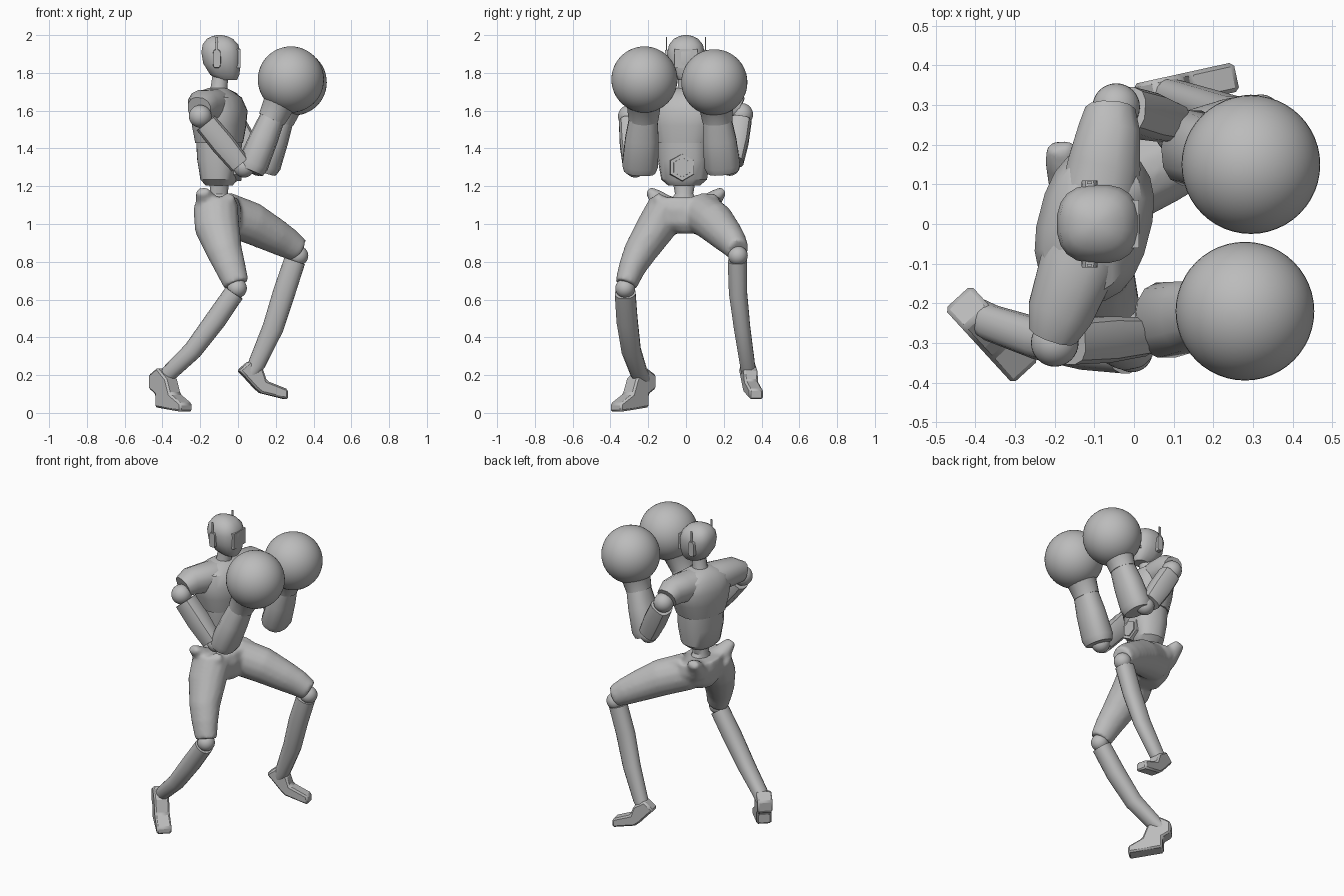
import bpy, bmesh
from math import cos, sin, pi, radians
from mathutils import Vector, Matrix

if "Cube" in bpy.data.objects:
    bpy.data.objects.remove(bpy.data.objects["Cube"])

GREY = (0.5, 0.5, 0.5, 1)
mat = bpy.data.materials.new("plain_grey")
mat.use_nodes = True
mat.diffuse_color = GREY
mat.node_tree.nodes["Principled BSDF"].inputs["Base Color"].default_value = GREY

SIDE = Vector((0, 1, 0))
TWIST = Vector((0.25, 0.97, 0)).normalized()   # shoulder line of the turned torso
FRONT = Vector((1, 0, 0))
UP = Vector((0, 0, 1))


def finish(name, bm, angle=35):
    bmesh.ops.recalc_face_normals(bm, faces=bm.faces)
    me = bpy.data.meshes.new(name)
    bm.to_mesh(me)
    bm.free()
    ob = bpy.data.objects.new(name, me)
    bpy.context.collection.objects.link(ob)
    me.materials.append(mat)
    bpy.ops.object.select_all(action='DESELECT')
    ob.select_set(True)
    bpy.context.view_layer.objects.active = ob
    bpy.ops.object.shade_smooth_by_angle(angle=radians(angle))
    return ob


def add_loft(bm, rings, n=12, side=SIDE, axis=None, power=2.0):
    """Skin rings of (x, y, z, half width, half depth) with capped ends."""
    pts = [Vector(r[:3]) for r in rings]
    loops = []
    for i, r in enumerate(rings):
        t = axis or (pts[min(i + 1, len(pts) - 1)] - pts[max(i - 1, 0)]).normalized()
        u = (side - t * side.dot(t)).normalized()
        v = t.cross(u)
        loop = []
        for k in range(n):
            a = 2 * pi * (k + 0.5) / n
            c, s = cos(a), sin(a)
            c = abs(c) ** (2 / power) * (1 if c > 0 else -1)
            s = abs(s) ** (2 / power) * (1 if s > 0 else -1)
            loop.append(bm.verts.new(pts[i] + u * c * r[3] + v * s * r[-1]))
        loops.append(loop)
    for a, b in zip(loops, loops[1:]):
        for k in range(n):
            j = (k + 1) % n
            bm.faces.new((a[k], a[j], b[j], b[k]))
    bm.faces.new(loops[0][::-1])
    bm.faces.new(loops[-1])


def loft(name, rings, angle=35, **kw):
    bm = bmesh.new()
    add_loft(bm, rings, **kw)
    return finish(name, bm, angle)


def ball(name, centre, r, n=16):
    bm = bmesh.new()
    bmesh.ops.create_uvsphere(bm, u_segments=n * 2, v_segments=n, radius=r,
                              matrix=Matrix.Translation(centre))
    return finish(name, bm)


def box(name, centre, size):
    bm = bmesh.new()
    bmesh.ops.create_cube(bm, size=1, matrix=Matrix.Translation(centre)
                          @ Matrix.Diagonal((*size, 1)))
    return finish(name, bm)


def foot(name, heel, direction, profile, width):
    f = Vector(direction).normalized()
    s = UP.cross(f) * width / 2
    bm = bmesh.new()
    base = Vector(heel)
    face = bm.faces.new([bm.verts.new(base + f * d + UP * z - s) for d, z in profile])
    ext = bmesh.ops.extrude_face_region(bm, geom=[face])
    bmesh.ops.translate(bm, vec=s * 2,
                        verts=[v for v in ext["geom"] if isinstance(v, bmesh.types.BMVert)])
    ob = finish(name, bm, 25)
    bevel = ob.modifiers.new("soft_edges", 'BEVEL')
    bevel.width = .01
    return ob


# Head with a flat visor
loft("head", [(-.055, 0, 1.762, .04, .05), (-.07, 0, 1.79, .07, .078),
              (-.085, 0, 1.85, .095, .1), (-.09, 0, 1.91, .1, .105),
              (-.093, 0, 1.95, .09, .095), (-.096, 0, 1.98, .065, .07),
              (-.097, 0, 1.995, .035, .038), (-.097, 0, 2.0, .012, .012)],
     n=20, axis=UP, power=2.5)
box("visor", (-.009, 0, 1.877), (.044, .12, .1))
loft("neck", [(-.11, 0, 1.67, .06), (-.1, 0, 1.73, .045), (-.09, 0, 1.8, .045)], axis=UP)

# Ear pieces with thin antennas
for s, label in ((1, "left"), (-1, "right")):
    loft(label + "_ear_piece", [(-.112, s * .085, 1.875, .022, .05),
                                (-.112, s * .11, 1.875, .02, .047)],
         n=12, side=FRONT, power=4)
    box(label + "_antenna", (-.112, s * .104, 1.95), (.012, .006, .08))

# Torso: chest, shoulder yoke, abdomen, belly plate, waist
loft("chest", [(-.1, -.01, 1.43, .15, .122), (-.1, -.005, 1.52, .18, .137),
               (-.1, 0, 1.6, .2, .142), (-.105, 0, 1.67, .18, .115),
               (-.11, 0, 1.70, .11, .08), (-.11, 0, 1.72, .05, .05)],
     n=20, side=TWIST, axis=UP, power=2.4)
loft("shoulder_yoke", [(-.205, -.275, 1.61, .065, .065), (-.187, -.225, 1.63, .085, .08),
                       (-.14, -.1, 1.625, .1, .09), (-.1, .02, 1.625, .1, .09),
                       (-.075, .15, 1.63, .095, .085), (-.062, .24, 1.63, .08, .08),
                       (-.06, .285, 1.61, .065, .065)], side=FRONT, power=2.3)
loft("abdomen", [(-.1, -.01, 1.205, .085, .07), (-.1, -.01, 1.235, .12, .095),
                 (-.1, -.01, 1.34, .138, .112), (-.1, -.01, 1.45, .142, .118)],
     n=16, side=TWIST, axis=UP, power=2.5)
mid = Vector((-.03, -.02, 1.30))
for name, r, d in (("belly_rim", .077, .048), ("belly_plate", .056, .054)):
    loft(name, [(*mid, r), (*(mid + FRONT * d), r * .92)], n=6)
loft("waist", [(-.1, -.01, 1.1, .09, .07), (-.1, -.01, 1.16, .05, .048),
               (-.1, -.01, 1.24, .065, .055)], n=12, axis=UP)

# Pelvis and thighs, fused into one smooth form
bm = bmesh.new()
add_loft(bm, [(-.1, 0, .95, .06, .08), (-.1, 0, 1.0, .15, .115),
              (-.105, 0, 1.08, .195, .125), (-.11, 0, 1.14, .185, .11)], n=16, axis=UP)
add_loft(bm, [(-.12, -.1, 1.1, .1, .12), (-.11, -.16, .98, .105, .12),
              (-.07, -.245, .85, .088, .095), (-.04, -.285, .77, .073, .083),
              (-.008, -.318, .68, .06, .068)], n=14)
add_loft(bm, [(-.08, .08, 1.06, .11, .115), (.07, .155, 1.005, .105, .112),
              (.19, .215, .94, .088, .095), (.26, .25, .90, .074, .083),
              (.325, .275, .86, .06, .066)], n=14)
for s in (1, -1):
    add_loft(bm, [(-.15, s * .11, 1.09, .07, .07), (-.18, s * .165, 1.15, .05, .04),
                  (-.19, s * .2, 1.178, .036, .024)], n=10, side=FRONT)
    add_loft(bm, [(-.06, s * .1, 1.08, .05, .05), (-.045, s * .16, 1.15, .035, .025)],
             n=10, side=FRONT)
hips = finish("pelvis_and_thighs", bm, 180)
mod = hips.modifiers.new("fuse", 'REMESH')
mod.mode = 'VOXEL'
mod.voxel_size = .012
mod.use_smooth_shade = True
mod = hips.modifiers.new("soften", 'SMOOTH')
mod.factor = .5
mod.iterations = 8

# Knees and shins
ball("right_knee", (-.005, -.322, .66), .052)
ball("left_knee", (.32, .275, .832), .052)
loft("right_shin", [(-.02, -.322, .635, .056, .054), (-.12, -.312, .49, .057, .056),
                    (-.24, -.29, .33, .052, .05), (-.36, -.25, .215, .046, .044),
                    (-.41, -.22, .165, .04, .035)], angle=60, n=14, power=2.3)
loft("left_shin", [(.30, .272, .805, .052, .057), (.245, .275, .64, .049, .059),
                   (.185, .297, .45, .044, .056), (.1, .325, .26, .04, .046),
                   (.07, .33, .21, .038, .036)], angle=60, n=14, power=2.3)

# Feet
foot("right_foot", (-.445, -.185, 0), (.165, -.18, 0),
     [(0, .2), (0, .13), (.05, .1), (.05, .03), (.255, .005), (.255, .05),
      (.17, .1), (.14, .18), (.07, .24)], .09)
foot("left_foot", (0, .315, 0), (1, .22, 0),
     [(0, .225), (.03, .195), (.09, .13), (.12, .105), (.265, .07), (.265, .125),
      (.15, .17), (.13, .23), (.06, .275)], .075)

# Arms: shoulder ball, upper arm, elbow, forearm, cuff and round glove
arms = {
    "right": ((-.2, -.3, 1.57), (.01, -.285, 1.315), (.065, -.245, 1.28),
              (.185, -.225, 1.57), (.28, -.22, 1.765)),
    "left": ((-.045, .295, 1.58), (.09, .255, 1.33), (.135, .195, 1.28),
             (.23, .165, 1.56), (.295, .15, 1.75)),
}
for label, points in arms.items():
    shoulder, elbow, low, wrist, glove = map(Vector, points)
    ball(label + "_shoulder_ball", shoulder, .06)
    a = shoulder.lerp(elbow, .14)
    loft(label + "_upper_arm", [(*a, .058, .063), (*a.lerp(elbow, .5), .06, .066),
                                (*elbow, .05, .058)], n=12, power=3)
    ball(label + "_elbow", elbow.lerp(low, .4), .055)
    loft(label + "_forearm", [(*low, .085, .07), (*low.lerp(wrist, .12), .097, .082),
                              (*low.lerp(wrist, .6), .09, .076), (*wrist, .075, .066)],
         n=14, power=2.4)
    loft(label + "_cuff", [(*wrist.lerp(glove, -.08), .08, .074),
                           (*wrist.lerp(glove, .3), .09, .085),
                           (*wrist.lerp(glove, .5), .115, .11)], n=20)
    ball(label + "_glove", glove, .175, 24)
